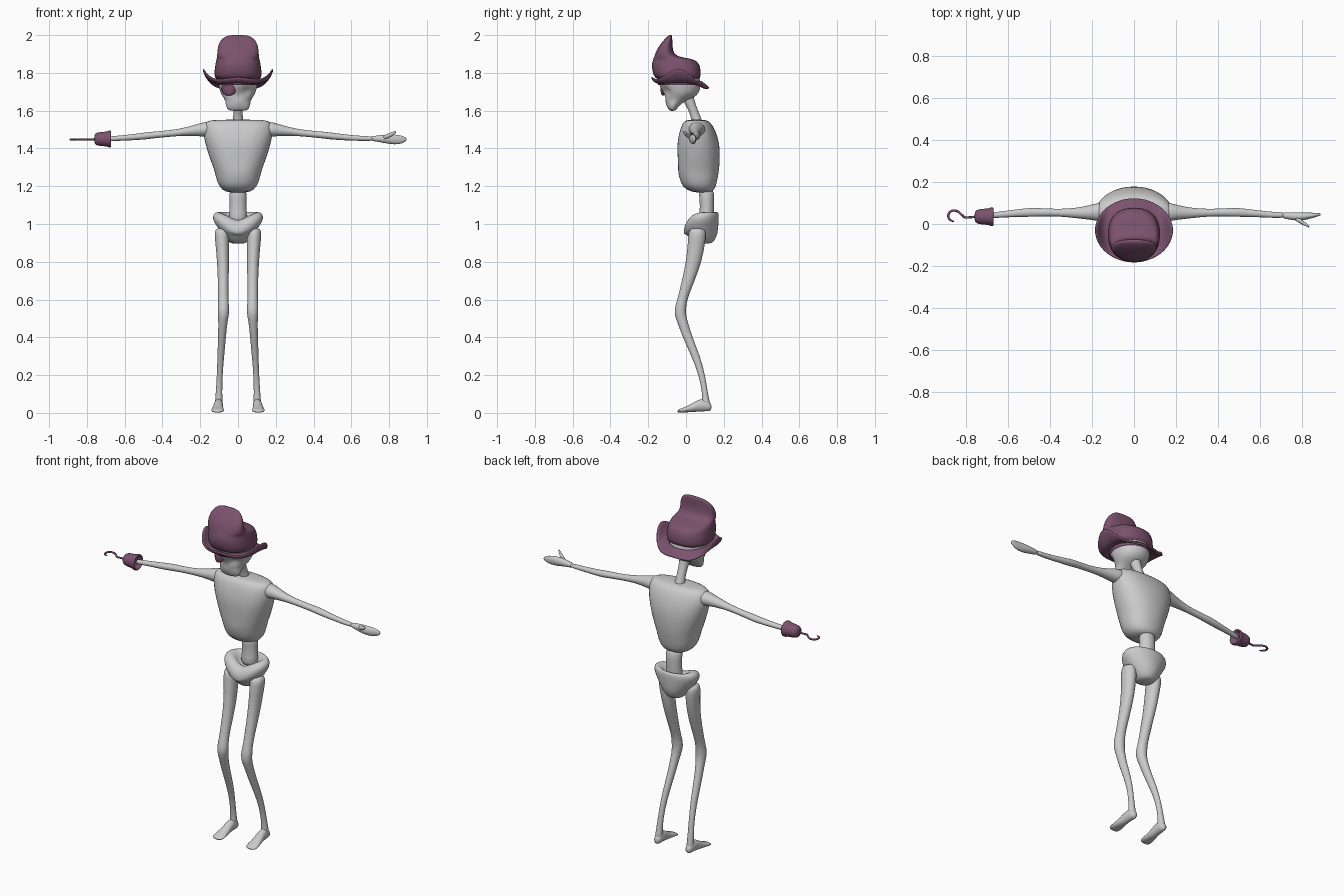
import bpy, bmesh, math
from mathutils import Vector

purple = bpy.data.materials.new("plum_cloth")
purple.diffuse_color = (0.20, 0.085, 0.155, 1)


def finish(bm, name, mat=None, levels=1, thick=0):
    bmesh.ops.recalc_face_normals(bm, faces=bm.faces)
    me = bpy.data.meshes.new(name)
    bm.to_mesh(me)
    bm.free()
    ob = bpy.data.objects.new(name, me)
    bpy.context.collection.objects.link(ob)
    for p in me.polygons:
        p.use_smooth = True
    if mat:
        me.materials.append(mat)
    if thick:
        m = ob.modifiers.new("thickness", 'SOLIDIFY')
        m.thickness = thick
        m.offset = 0
    if levels:
        m = ob.modifiers.new("smooth", 'SUBSURF')
        m.levels = m.render_levels = levels
    return ob


def loft(name, axis, rings, n=16, mat=None, levels=1, warp=None, flip=1, power=1.0):
    """rings: (position on axis, centre a, centre b, radius a, radius b)"""
    bm = bmesh.new()
    loops = []
    for t, a, b, ra, rb in rings:
        loop = []
        for i in range(n):
            w = 2 * math.pi * i / n
            c, s = math.cos(w), math.sin(w)
            u = a + 1.025 * ra * math.copysign(abs(c) ** power, c)
            v = b + 1.025 * rb * math.copysign(abs(s) ** power, s)
            co = {'x': (t, u, v), 'y': (u, t, v), 'z': (u, v, t)}[axis]
            co = Vector((co[0] * flip, co[1], co[2]))
            loop.append(bm.verts.new(warp(co) if warp else co))
        loops.append(loop)
    for p, q in zip(loops, loops[1:]):
        for i in range(n):
            bm.faces.new((p[i], p[(i + 1) % n], q[(i + 1) % n], q[i]))
    bm.faces.new(loops[0])
    bm.faces.new(loops[-1])
    return finish(bm, name, mat, levels)


# rib cage, with a shallow groove down the chest and a line under the ribs
def chest(co):
    if co.y < 0.03 and 1.28 < co.z < 1.52:
        co.y += 0.008 * math.exp(-(co.x / 0.03) ** 2)
    return co


loft("torso", 'z', [
    (1.165, 0, .09, .045, .035), (1.18, 0, .075, .085, .075), (1.215, 0, .067, .108, .095),
    (1.28, 0, .065, .122, .107), (1.30, 0, .065, .130, .110), (1.37, 0, .065, .155, .114),
    (1.43, 0, .062, .172, .112), (1.48, 0, .06, .182, .1), (1.52, 0, .057, .18, .085),
    (1.545, 0, .055, .168, .065), (1.553, 0, .055, .12, .04)], n=20, warp=chest, power=.9)

# spine and neck
loft("lower_spine", 'z', [(1.0, 0, .105, .055, .045), (1.06, 0, .11, .045, .038),
     (1.12, 0, .112, .044, .038), (1.2, 0, .105, .052, .045)], n=12)
loft("neck", 'z', [(1.52, 0, .065, .036, .034), (1.555, 0, .055, .026, .027),
     (1.6, 0, .04, .024, .024), (1.66, 0, .01, .028, .032), (1.70, 0, 0, .035, .04)], n=12)


# hip bone, bowl with a dip at the front
def hip_dip(co):
    if co.z > 0.98 and co.y < 0.09:
        f = min(1, (0.09 - co.y) / 0.07)
        co.z -= 0.055 * f * max(0, 1 - abs(co.x) / 0.12)
    return co


loft("pelvis", 'z', [(.895, 0, .095, .035, .035), (.91, 0, .09, .055, .06),
     (.95, 0, .085, .085, .082), (.99, 0, .08, .112, .09), (1.025, 0, .08, .134, .092),
     (1.055, 0, .088, .13, .085), (1.068, 0, .095, .105, .068), (1.05, 0, .1, .07, .048),
     (1.02, 0, .1, .055, .04)], n=20, warp=hip_dip)

# legs and feet
for side, f in (("left", 1), ("right", -1)):
    loft(side + "_leg", 'z', [
        (.98, .085, .06, .03, .035), (.955, .086, .06, .04, .048), (.91, .084, .057, .037, .047),
        (.8, .079, .042, .032, .042), (.7, .078, .012, .029, .034), (.6, .078, -.02, .026, .026),
        (.565, .077, -.028, .031, .03), (.52, .077, -.032, .03, .031), (.48, .08, -.018, .024, .028),
        (.4, .085, .008, .021, .026), (.3, .091, .052, .018, .023), (.2, .097, .085, .015, .017),
        (.1, .101, .102, .017, .014), (.05, .102, .105, .021, .024), (.02, .103, .105, .02, .024)],
        n=12, flip=f)
    loft(side + "_foot", 'y', [
        (.136, .102, .03, .012, .014), (.12, .102, .035, .022, .028), (.085, .103, .045, .024, .036),
        (.045, .105, .031, .026, .027), (.005, .107, .019, .032, .016), (-.03, .108, .012, .036, .011),
        (-.047, .108, .008, .026, .006)], n=12, flip=f)

# arms
arm = [(.13, .058, 1.5, .045, .035), (.17, .058, 1.502, .045, .042), (.21, .055, 1.498, .035, .033),
       (.28, .052, 1.489, .024, .021), (.36, .054, 1.479, .017, .017), (.45, .056, 1.471, .02, .018),
       (.49, .056, 1.466, .022, .019), (.56, .052, 1.459, .018, .016), (.66, .043, 1.452, .014, .013)]
loft("left_arm", 'x', arm + [(.73, .042, 1.452, .014, .012)], n=12)
loft("right_arm", 'x', arm + [(.69, .04, 1.45, .014, .014)], n=12, flip=-1)

# left hand: palm with fingers, and a raised thumb
loft("left_hand", 'x', [(.70, .042, 1.452, .014, .012), (.75, .038, 1.452, .018, .018),
     (.79, .035, 1.45, .022, .025), (.83, .038, 1.447, .016, .027), (.865, .043, 1.447, .011, .023),
     (.885, .046, 1.448, .007, .012), (.892, .046, 1.448, .004, .006)], n=12)
loft("left_thumb", 'x', [(.765, .03, 1.455, .012, .014), (.795, .013, 1.467, .013, .013),
     (.82, -.002, 1.478, .009, .011), (.838, -.014, 1.488, .006, .007)], n=8)

# cuff (open cup) and hook
loft("hook_cuff", 'x', [(-.70, .035, 1.45, .03, .03), (-.672, .035, 1.45, .036, .036),
     (-.669, .035, 1.45, .044, .044), (-.685, .035, 1.45, .046, .046), (-.69, .035, 1.45, .039, .039),
     (-.73, .035, 1.45, .037, .037), (-.752, .035, 1.45, .033, .033), (-.762, .035, 1.45, .02, .02)],
     n=16, mat=purple)
cu = bpy.data.curves.new("hook", 'CURVE')
cu.dimensions = '3D'
cu.bevel_depth = .0055
cu.bevel_resolution = 2
cu.use_fill_caps = True
path = [(-.75, .035), (-.785, .032), (-.808, .03), (-.822, .043), (-.84, .061), (-.865, .066),
        (-.884, .054), (-.888, .033), (-.876, .016), (-.86, .012)]
sp = cu.splines.new('NURBS')
sp.points.add(len(path) - 1)
for p, (x, y) in zip(sp.points, path):
    p.co = (x, y, 1.448, 1)
sp.points[-1].radius = .4
sp.use_endpoint_u = True
sp.order_u = 3
hook = bpy.data.objects.new("hook", cu)
cu.materials.append(purple)
bpy.context.collection.objects.link(hook)


# skull with eye sockets and a nose hollow
def face(co):
    if co.y < -0.03:
        for ex in (-.048, .048):
            co.y += .028 * math.exp(-((co.x - ex) / .026) ** 2 - ((co.z - 1.71) / .022) ** 2)
        co.y += .012 * math.exp(-(co.x / .015) ** 2 - ((co.z - 1.675) / .015) ** 2)
    return co


loft("skull", 'z', [(1.598, 0, -.072, .045, .014), (1.612, 0, -.072, .058, .025),
     (1.635, 0, -.068, .064, .038), (1.655, 0, -.052, .066, .058), (1.672, 0, -.035, .078, .08),
     (1.692, 0, -.028, .09, .092), (1.71, 0, -.03, .095, .102), (1.73, 0, -.033, .1, .108),
     (1.76, 0, -.035, .103, .108), (1.80, 0, -.035, .098, .1), (1.82, 0, -.04, .06, .06)],
     n=24, warp=face)

# eye patch and its strap
bm = bmesh.new()
bmesh.ops.create_uvsphere(bm, u_segments=16, v_segments=8, radius=1)
for v in bm.verts:
    x, z = v.co.x * .04, v.co.z * .036
    v.co = (-.048 + x, -.122 + 14 * x * x - .35 * x + v.co.y * .012, 1.715 + z)
finish(bm, "eye_patch", purple, 0)
loft("patch_strap", 'z', [(1.735, 0, -.034, .103, .111), (1.75, 0, -.035, .105, .111)],
     n=24, mat=purple, levels=0)

# hat crown: tall at the front, low step at the back
loft("hat_crown", 'z', [
    (1.755, 0, -.04, .118, .115), (1.79, 0, -.047, .124, .123), (1.83, 0, -.053, .12, .128),
    (1.86, 0, -.058, .115, .118), (1.876, 0, -.07, .111, .1), (1.885, 0, -.112, .109, .055),
    (1.92, 0, -.113, .107, .043), (1.955, 0, -.103, .102, .03), (1.985, 0, -.09, .08, .017),
    (2.002, 0, -.081, .05, .007)], n=24, mat=purple, power=.85)

# hat brim: sides curl up, back droops
bm = bmesh.new()
rows, N = [], 32
for k in range(5):
    t = k / 4
    row = []
    for i in range(N):
        w = 2 * math.pi * i / N
        s, c = math.sin(w), math.cos(w)
        rx, ry = .105 + .082 * t, .105 + .048 * t
        back = max(0, c)
        lift = t ** 3 * (.085 * abs(s) ** 5 + .04 * max(0, -c)) - .015 * t
        z = 1.755 + lift - t * .02 * back ** 2 - .012 * abs(math.sin(2 * w)) * t
        row.append(bm.verts.new((rx * s, -.03 + ry * c, z)))
    rows.append(row)
for p, q in zip(rows, rows[1:]):
    for i in range(N):
        bm.faces.new((p[i], p[(i + 1) % N], q[(i + 1) % N], q[i]))
finish(bm, "hat_brim", purple, 1, .012)
